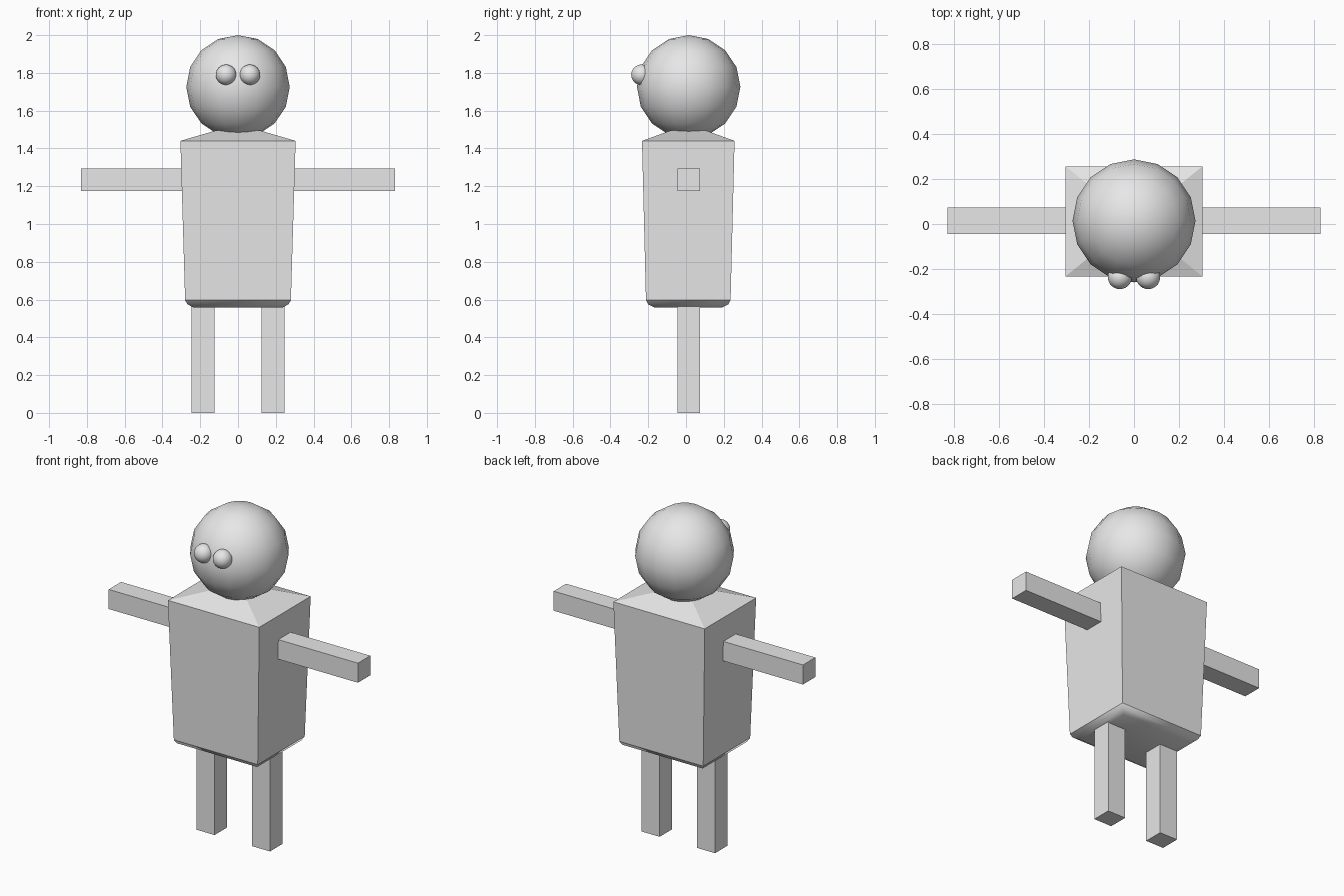
import bpy
import bmesh

# Remove the default cube only
old = bpy.data.objects.get("Cube")
if old:
    bpy.data.objects.remove(old, do_unlink=True)

# Single plain material
GREY = (0.8, 0.8, 0.8, 1.0)
grey = bpy.data.materials.new("plain_grey")
grey.use_nodes = True
grey.diffuse_color = GREY
bsdf = next(n for n in grey.node_tree.nodes if n.type == 'BSDF_PRINCIPLED')
bsdf.inputs["Base Color"].default_value = GREY

BODY_Y = 0.012


def finish(name, bm):
    mesh = bpy.data.meshes.new(name)
    bmesh.ops.recalc_face_normals(bm, faces=bm.faces)
    bm.to_mesh(mesh)
    bm.free()
    mesh.materials.append(grey)
    obj = bpy.data.objects.new(name, mesh)
    bpy.context.collection.objects.link(obj)
    return obj


def box(name, low, high):
    bm = bmesh.new()
    bmesh.ops.create_cube(bm, size=1)
    for v in bm.verts:
        v.co = [(a + b) / 2 + c * (b - a) for a, b, c in zip(low, high, v.co)]
    return finish(name, bm)


def ball(name, centre, radius, segments, rings):
    bm = bmesh.new()
    bmesh.ops.create_uvsphere(bm, u_segments=segments, v_segments=rings, radius=radius)
    bmesh.ops.translate(bm, verts=bm.verts, vec=centre)
    for f in bm.faces:
        f.smooth = True
    return finish(name, bm)


# Torso: rectangular rings (half width, half depth, height) from bottom to top
rings = [(0.235, 0.18, 0.558), (0.268, 0.212, 0.575), (0.28, 0.224, 0.597),
         (0.305, 0.245, 1.44), (0.12, 0.096, 1.494)]
bm = bmesh.new()
loops = [[bm.verts.new((sx * w, BODY_Y + sy * d, z))
          for sx, sy in ((-1, -1), (1, -1), (1, 1), (-1, 1))] for w, d, z in rings]
for lower, upper in zip(loops, loops[1:]):
    for i in range(4):
        j = (i + 1) % 4
        bm.faces.new((lower[i], lower[j], upper[j], upper[i]))
bm.faces.new(loops[0][::-1])
bm.faces.new(loops[-1])
# Soft underside, crisp walls
for f in bm.faces:
    f.smooth = f.calc_center_median().z < 0.59
finish("torso", bm)

# Head
ball("head", (0, 0.014, 1.726), 0.274, 16, 8)

# Paired limbs and eyes
for side, s in (("left", 1), ("right", -1)):
    def limb(name, x0, x1, z0, z1):
        xs = sorted((s * x0, s * x1))
        box(f"{side}_{name}", (xs[0], -0.045, z0), (xs[1], 0.073, z1))

    limb("arm", 0.27, 0.832, 1.175, 1.293)
    limb("lower_leg", 0.125, 0.245, 0, 0.32)
    limb("upper_leg", 0.125, 0.245, 0.32, 0.58)
    ball(f"{side}_eye", (s * 0.063, -0.236, 1.79), 0.054, 32, 16)
